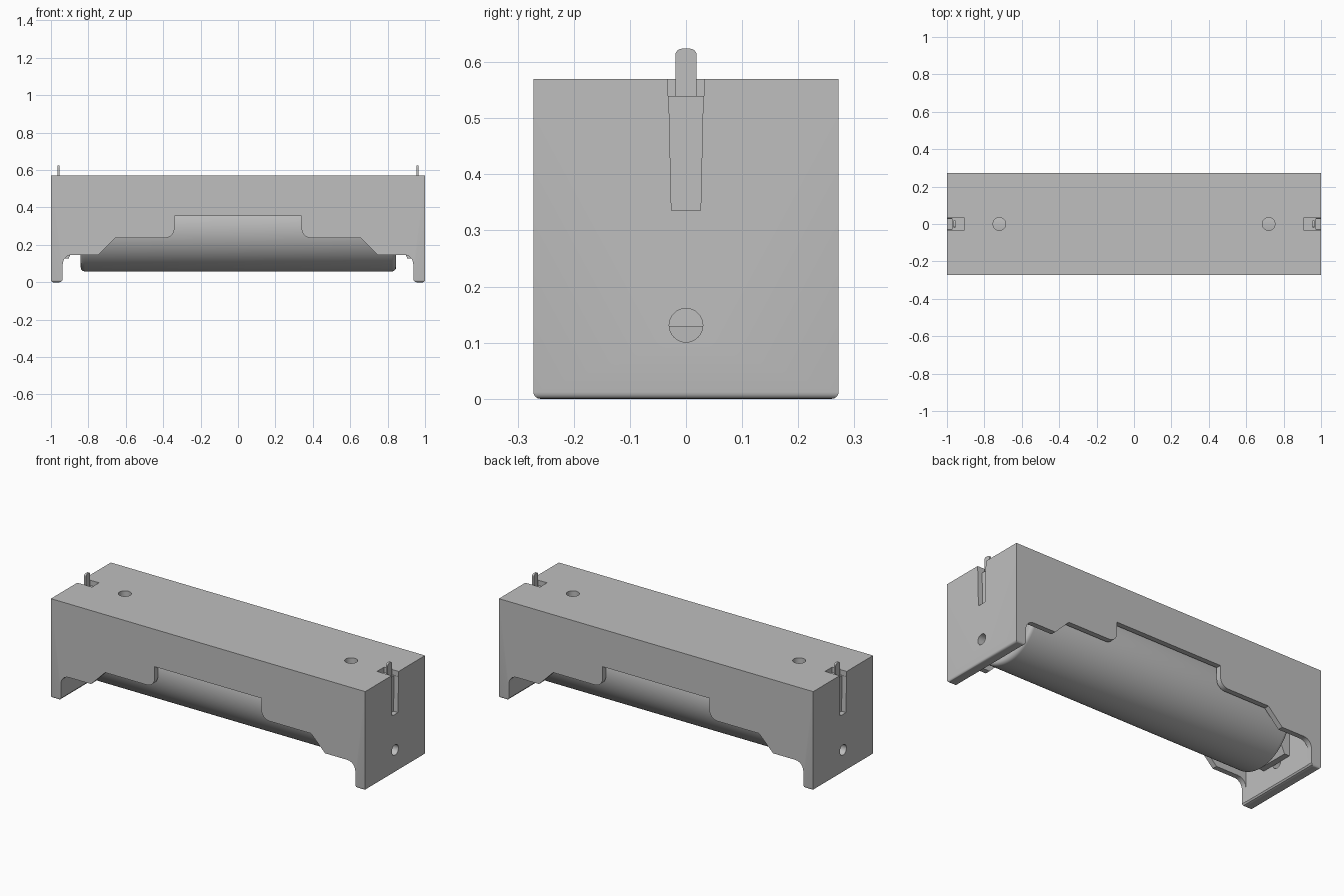
import bpy, bmesh, math
from mathutils import Matrix

cube = bpy.data.objects.get("Cube")
if cube:
    bpy.data.objects.remove(cube, do_unlink=True)

grey = bpy.data.materials.new("light_grey")
grey.use_nodes = True
COLOUR = (0.52, 0.52, 0.52, 1)
grey.diffuse_color = COLOUR
grey.node_tree.nodes["Principled BSDF"].inputs["Base Color"].default_value = COLOUR


def finish(name, bm):
    bmesh.ops.recalc_face_normals(bm, faces=bm.faces)
    mesh = bpy.data.meshes.new(name)
    bm.to_mesh(mesh)
    bm.free()
    mesh.materials.append(grey)
    obj = bpy.data.objects.new(name, mesh)
    bpy.context.collection.objects.link(obj)
    return obj


def box(name, x, y, z):
    bm = bmesh.new()
    bmesh.ops.create_cube(bm, size=1)
    for v in bm.verts:
        v.co = [lo + (c + 0.5) * (hi - lo) for c, (lo, hi) in zip(v.co, (x, y, z))]
    return finish(name, bm)


def prism(name, points, lo, hi, axis="Y"):
    """Extrude a closed profile: (x, z) along Y, or (y, z) along X."""
    bm = bmesh.new()
    place = (lambda a, b: (a, lo, b)) if axis == "Y" else (lambda a, b: (lo, a, b))
    face = bm.faces.new([bm.verts.new(place(a, b)) for a, b in points])
    out = bmesh.ops.extrude_face_region(bm, geom=[face])
    shift = (0, hi - lo, 0) if axis == "Y" else (hi - lo, 0, 0)
    bmesh.ops.translate(bm, vec=shift, verts=[g for g in out["geom"] if isinstance(g, bmesh.types.BMVert)])
    return finish(name, bm)


def cylinder(name, centre, radius, depth, axis, sides=32):
    turn = Matrix.Rotation(math.pi / 2, 4, "Y") if axis == "X" else Matrix()
    bm = bmesh.new()
    bmesh.ops.create_cone(bm, cap_ends=True, segments=sides, radius1=radius, radius2=radius,
                          depth=depth, matrix=Matrix.Translation(centre) @ turn)
    return finish(name, bm)


def arc(cx, cz, r, start, end, steps=6):
    angles = [math.radians(start + (end - start) * i / steps) for i in range(steps + 1)]
    return [(cx + r * math.cos(a), cz + r * math.sin(a)) for a in angles]


def activate(obj):
    bpy.ops.object.select_all(action="DESELECT")
    obj.select_set(True)
    bpy.context.view_layer.objects.active = obj


def cut(target, cutter):
    cutter.hide_render = True
    mod = target.modifiers.new("cut", "BOOLEAN")
    mod.operation, mod.solver, mod.object = "DIFFERENCE", "EXACT", cutter
    activate(target)
    bpy.ops.object.modifier_apply(modifier=mod.name)
    bpy.data.objects.remove(cutter, do_unlink=True)


def smooth(obj, angle=35):
    activate(obj)
    bpy.ops.object.shade_smooth_by_angle(angle=math.radians(angle))


def round_edges(obj, test, width, segments=4):
    bm = bmesh.new()
    bm.from_mesh(obj.data)
    edges = [e for e in bm.edges if test(e)]
    bmesh.ops.bevel(bm, geom=edges, offset=width, segments=segments, profile=0.5, affect="EDGES")
    bm.to_mesh(obj.data)
    bm.free()


# Housing block with a rounded bottom rim
housing = box("housing", (-1, 1), (-0.272, 0.272), (0, 0.57))
round_edges(housing, lambda e: all(v.co.z < 0.01 for v in e.verts), 0.012)

# Hollow for the cell, open underneath
cut(housing, box("hollow", (-0.938, 0.938), (-0.242, 0.242), (-0.1, 0.535)))

# Stepped opening in both long walls
half = [(0.955, -0.1), (0.955, 0.0), (0.944, 0.004), (0.937, 0.014)]
half += arc(0.887, 0.097, 0.05, 0, 90)
half += [(0.745, 0.147), (0.655, 0.237)]
half += arc(0.39, 0.287, 0.05, 270, 180)
half += [(0.34, 0.355)]
cut(housing, prism("opening", half + [(-x, z) for x, z in reversed(half)], -0.5, 0.5))

# Screw holes, end holes and terminal slots
for s in (-1, 1):
    cut(housing, cylinder("top_hole", (s * 0.72, 0, 0.56), 0.034, 0.2, "Z"))
    cut(housing, cylinder("end_hole", (s * 0.97, 0, 0.131), 0.03, 0.15, "X"))
    cut(housing, box("notch", sorted((s * 0.907, s * 1.1)), (-0.032, 0.032), (0.54, 0.7)))
    taper = [(-0.026, 0.336), (0.026, 0.336), (0.031, 0.56), (-0.031, 0.56)]
    cut(housing, prism("slot", taper, s * 0.972, s * 1.1, "X"))
smooth(housing, 30)

# Cell with rounded end rims
cell = cylinder("battery_cell", (0.002, 0, 0.294), 0.236, 1.686, "X", 96)
round_edges(cell, lambda e: abs(e.verts[0].co.x - e.verts[1].co.x) < 0.01, 0.022, 5)
smooth(cell)

# Terminal tabs and the bent contacts behind them
for s, side in ((-1, "right"), (1, "left")):
    tab = [(-0.019, 0.45), (0.019, 0.45)] + arc(0.007, 0.612, 0.012, 0, 90)
    tab += arc(-0.007, 0.612, 0.012, 90, 180)
    prism("terminal_tab_" + side, tab, s * 0.954, s * 0.966, "X")
    bend = [(0.94, 0.45), (0.925, 0.45), (0.85, 0.34), (0.85, 0.25), (0.905, 0.128), (0.94, 0.128)]
    prism("contact_" + side, [(s * x, z) for x, z in bend], -0.1, 0.1)
